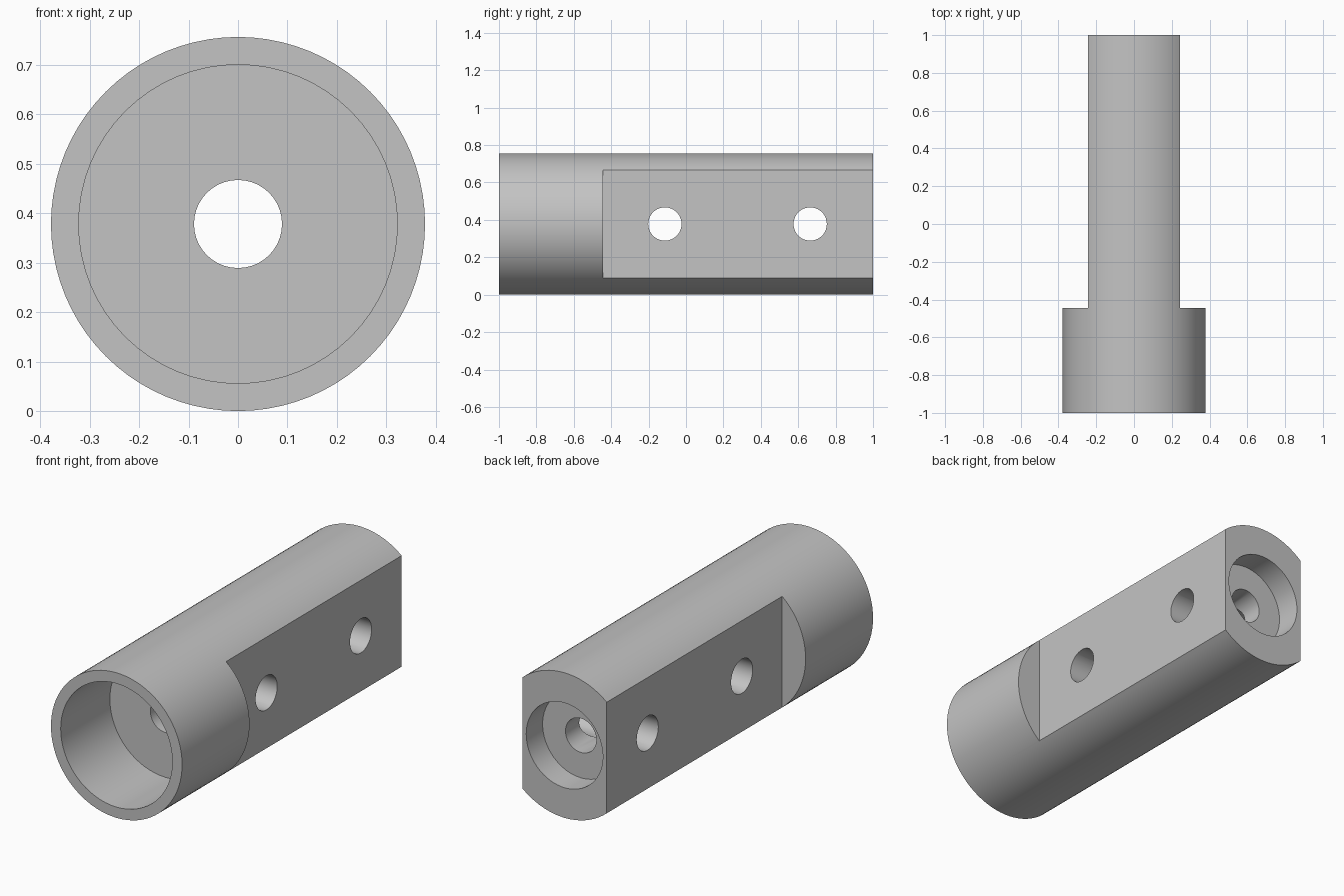
import bpy
from math import radians, pi

if "Cube" in bpy.data.objects:
    bpy.data.objects.remove(bpy.data.objects["Cube"], do_unlink=True)

R = 0.378            # outer radius, also the height of the axis
FLAT_X = 0.243       # half distance between the side flats
SHOULDER_Y = -0.445  # where the flats begin
HOLE_R = 0.089


def cylinder(name, radius, start, end, axis="Y", offset=0.0, sides=64):
    """Horizontal cylinder from start to end along the given axis."""
    mid = (start + end) / 2
    along_y = axis == "Y"
    bpy.ops.mesh.primitive_cylinder_add(
        vertices=sides, radius=radius, depth=end - start,
        location=(0, mid, R) if along_y else (mid, offset, R),
        rotation=(pi / 2, 0, 0) if along_y else (0, pi / 2, 0))
    ob = bpy.context.object
    ob.name = name
    return ob


def side_block(name, side):
    """Block that mills one flat beside the shank."""
    length = 1.2 - SHOULDER_Y
    bpy.ops.mesh.primitive_cube_add(
        size=1, location=(side * (FLAT_X + 0.25), SHOULDER_Y + length / 2, R))
    ob = bpy.context.object
    ob.name = name
    ob.scale = (0.5, length, 1)
    return ob


# Round bar
body = cylinder("slotted_sleeve_body", R, -1, 1, sides=80)

# Side flats, end bores, central passage and cross holes
cutters = [side_block("flat_cutter", s) for s in (-1, 1)]
cutters += [
    cylinder("front_socket_cutter", 0.322, -1.2, -0.595),
    cylinder("back_recess_cutter", 0.221, 0.865, 1.2),
    cylinder("central_passage_cutter", HOLE_R, -1.2, 1.2, sides=40),
]
cutters += [cylinder("cross_hole_cutter", HOLE_R, -0.6, 0.6, "X", y, 40)
            for y in (-0.113, 0.664)]

bpy.ops.object.select_all(action="DESELECT")
body.select_set(True)
bpy.context.view_layer.objects.active = body
for cutter in cutters:
    cut = body.modifiers.new(cutter.name, "BOOLEAN")
    cut.operation = "DIFFERENCE"
    cut.solver = "EXACT"
    cut.object = cutter
    bpy.ops.object.modifier_apply(modifier=cut.name)
for cutter in cutters:
    bpy.data.objects.remove(cutter, do_unlink=True)

# Plain grey metal
grey = bpy.data.materials.new("plain_grey")
grey.use_nodes = True
colour = (0.55, 0.55, 0.55, 1)
grey.diffuse_color = colour
grey.node_tree.nodes["Principled BSDF"].inputs["Base Color"].default_value = colour
body.data.materials.clear()
body.data.materials.append(grey)
for face in body.data.polygons:
    face.material_index = 0

bpy.ops.object.shade_smooth_by_angle(angle=radians(30))
